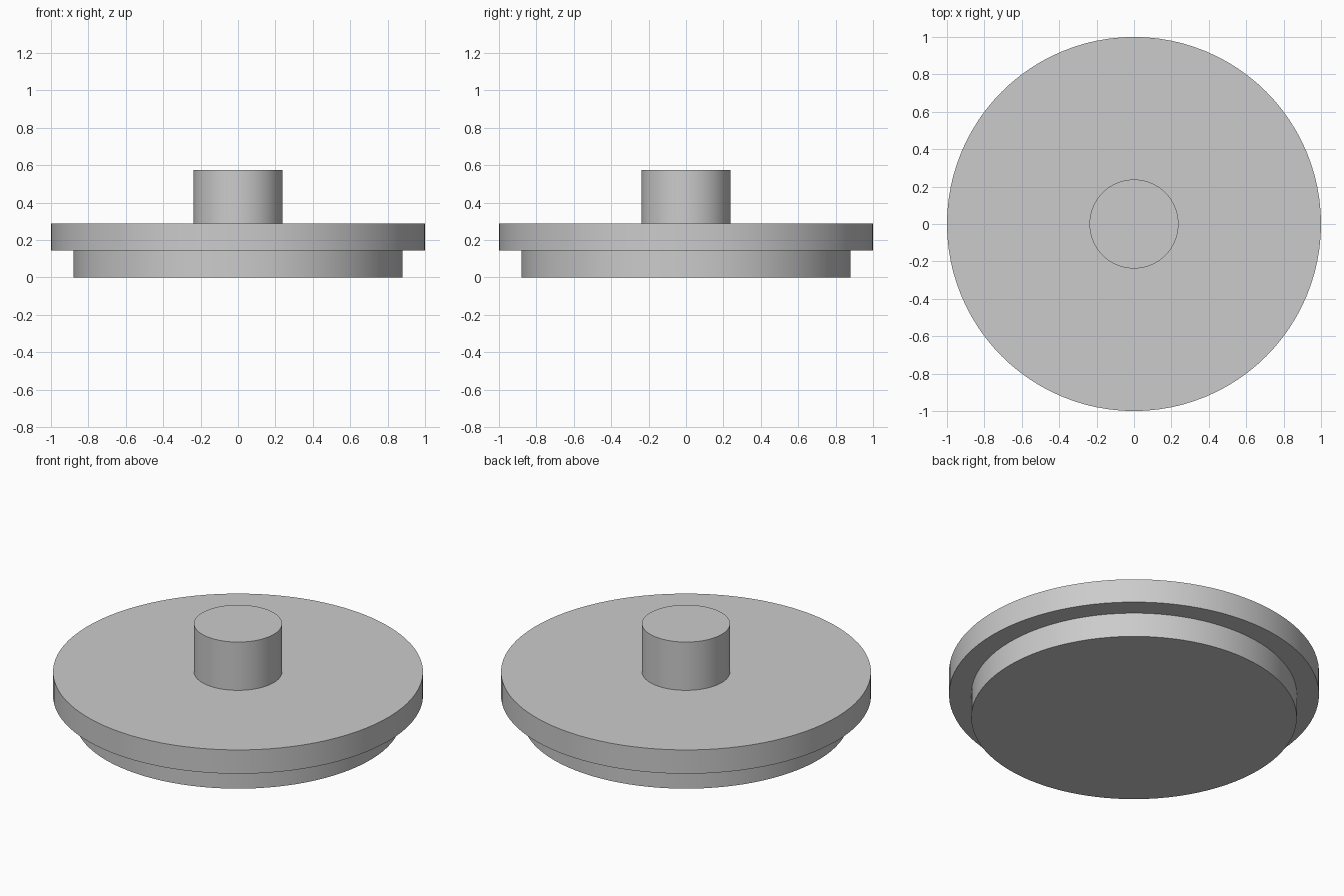
import bpy
import math

cube = bpy.data.objects.get("Cube")
if cube:
    bpy.data.objects.remove(cube, do_unlink=True)

# Single plain grey
GREY = (0.6, 0.6, 0.6, 1.0)
grey = bpy.data.materials.new("plain_grey")
grey.use_nodes = True
grey.diffuse_color = GREY
shader = next(n for n in grey.node_tree.nodes if n.type == "BSDF_PRINCIPLED")
shader.inputs["Base Color"].default_value = GREY


def disc(name, radius, bottom, top):
    """Upright round part between two heights, smooth sides and sharp rims."""
    bpy.ops.mesh.primitive_cylinder_add(
        vertices=96, radius=radius, depth=top - bottom,
        location=(0, 0, (bottom + top) / 2))
    part = bpy.context.object
    part.name = name
    part.data.materials.append(grey)
    bpy.ops.object.shade_smooth_by_angle(angle=math.radians(30))
    return part


# Stepped plug: narrow base, wide flange, central knob (sunk slightly for a solid join)
SINK = 0.02
BASE_TOP, FLANGE_TOP, KNOB_TOP = 0.145, 0.287, 0.575
disc("lower_plug", 0.88, 0.0, BASE_TOP + SINK)
disc("wide_flange", 1.0, BASE_TOP, FLANGE_TOP)
disc("centre_knob", 0.238, FLANGE_TOP - SINK, KNOB_TOP)
